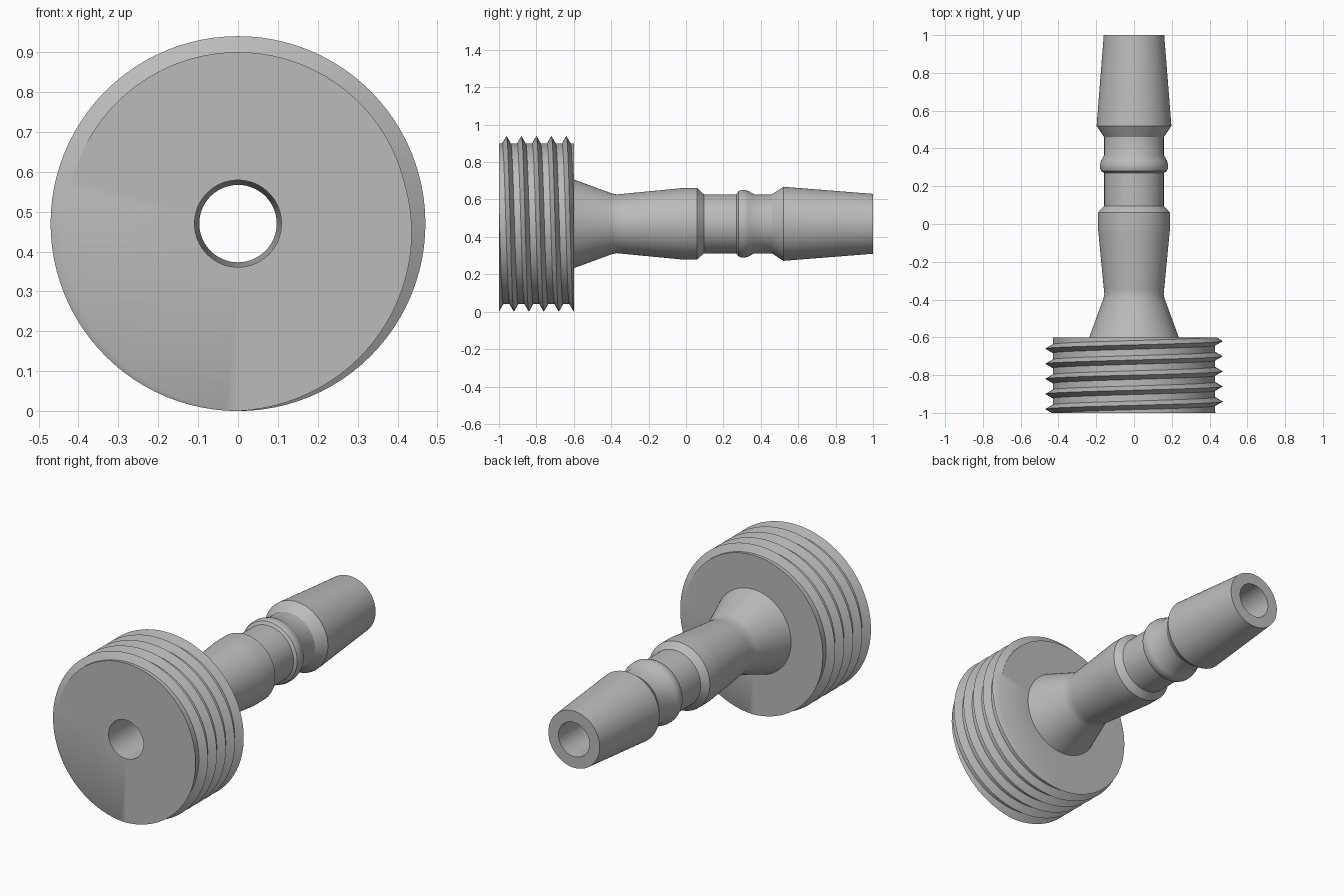
import bpy
import bmesh
import math

cube = bpy.data.objects.get("Cube")
if cube:
    bpy.data.objects.remove(cube, do_unlink=True)

SEGMENTS = 96
AXIS_Z = 0.47
FRONT, SHOULDER, BACK = -1.0, -0.6, 1.0
ROOT, CREST = 0.43, 0.47
PITCH, HALF_WIDTH = 0.08, 0.023
BORE_FRONT, BORE_BACK = 0.109, 0.097
STEM_BASE = 0.237

metal = bpy.data.materials.new("plain grey")
metal.use_nodes = True
grey = (0.5, 0.5, 0.5, 1.0)
metal.diffuse_color = grey
metal.node_tree.nodes["Principled BSDF"].inputs["Base Color"].default_value = grey


def bore_radius(y):
    t = (y - FRONT) / (BACK - FRONT)
    return BORE_FRONT + (BORE_BACK - BORE_FRONT) * t


def revolve(name, profile_at):
    """Sweep an (radius, y) profile, which may vary by turn fraction, about the y axis."""
    bm = bmesh.new()
    columns = []
    for i in range(SEGMENTS + 1):
        turn = i / SEGMENTS
        a = turn * math.tau
        columns.append([bm.verts.new((r * math.sin(a), y, AXIS_Z + r * math.cos(a)))
                        for r, y in profile_at(turn)])
    for left, right in zip(columns, columns[1:]):
        for j in range(len(left) - 1):
            bm.faces.new((left[j], left[j + 1], right[j + 1], right[j]))
    bmesh.ops.remove_doubles(bm, verts=bm.verts, dist=0.00002)
    bmesh.ops.recalc_face_normals(bm, faces=bm.faces)
    # Open shells are oriented by the outermost face
    far = max(bm.faces, key=lambda f: math.hypot(f.calc_center_median().x,
                                                 f.calc_center_median().z - AXIS_Z))
    c = far.calc_center_median()
    if far.normal.x * c.x + far.normal.z * (c.z - AXIS_Z) < 0:
        bmesh.ops.reverse_faces(bm, faces=bm.faces)
    mesh = bpy.data.meshes.new(name)
    bm.to_mesh(mesh)
    bm.free()
    obj = bpy.data.objects.new(name, mesh)
    bpy.context.collection.objects.link(obj)
    mesh.materials.append(metal)
    bpy.ops.object.select_all(action="DESELECT")
    obj.select_set(True)
    bpy.context.view_layer.objects.active = obj
    bpy.ops.object.shade_smooth_by_angle(angle=math.radians(30))
    return obj


def head_profile(turn):
    # Bore and front face, then the helical thread, then the back shoulder
    points = [(bore_radius(SHOULDER), SHOULDER), (BORE_FRONT, FRONT)]
    for k in range(-2, 7):
        centre = FRONT + PITCH * (k + 0.5 + turn)
        for offset in (-HALF_WIDTH, 0, HALF_WIDTH):
            y = min(max(centre + offset, FRONT), SHOULDER)
            # Distance to the nearest ridge sets the radius at clipped ends
            phase = (y - centre + PITCH / 2) % PITCH - PITCH / 2
            lift = max(0.0, 1 - abs(phase) / HALF_WIDTH)
            points.append((ROOT + (CREST - ROOT) * lift, y))
    return points + [(STEM_BASE, SHOULDER)]


# Flared neck, swelling collar, small ring and tapered barb
STEM = [
    (STEM_BASE, SHOULDER), (0.162, -0.395), (0.157, -0.37), (0.160, -0.34),
    (0.188, -0.05), (0.191, -0.02), (0.191, 0.06), (0.158, 0.095),
    (0.158, 0.27), (0.174, 0.28), (0.180, 0.295), (0.180, 0.315),
    (0.175, 0.335), (0.158, 0.365), (0.158, 0.46), (0.198, 0.52),
    (0.160, BACK), (BORE_BACK, BACK), (bore_radius(SHOULDER), SHOULDER),
]

revolve("threaded_head", head_profile)
revolve("barbed_stem", lambda turn: STEM)
